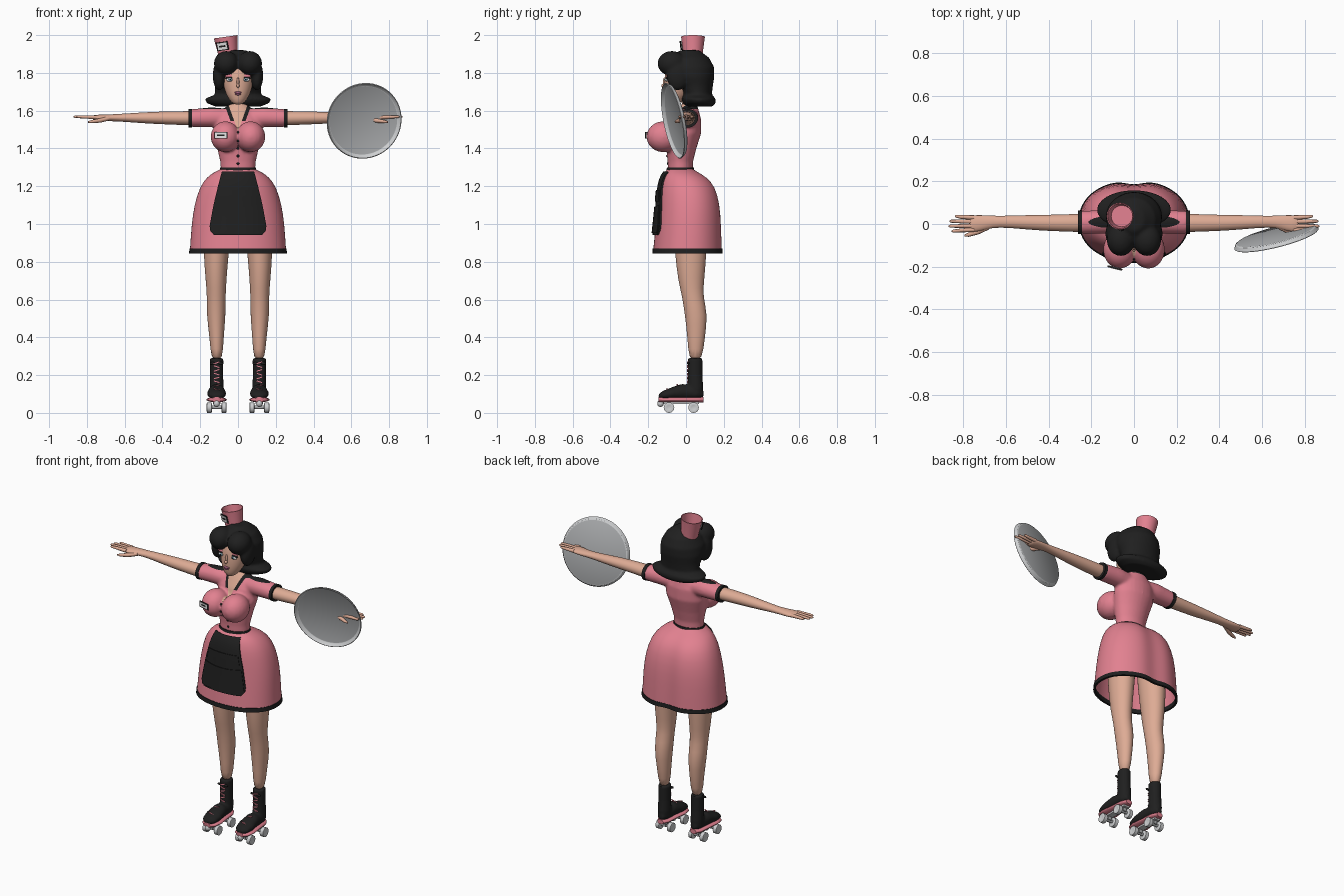
import bpy, bmesh, math
from mathutils import Vector, Matrix

if "Cube" in bpy.data.objects:
    bpy.data.objects.remove(bpy.data.objects["Cube"])


def material(name, r, g, b):
    m = bpy.data.materials.new(name)
    m.use_nodes = True
    m.diffuse_color = (r, g, b, 1)
    m.node_tree.nodes["Principled BSDF"].inputs["Base Color"].default_value = (r, g, b, 1)
    return m


pink = material("pink", .76, .22, .28)
black = material("black", .014, .014, .014)
skin = material("skin", .73, .41, .30)
grey = material("grey", .42, .43, .44)
silver = material("silver", .62, .63, .64)
white = material("white", .85, .85, .85)
mauve = material("mauve", .42, .14, .24)
blue = material("blue", .25, .42, .5)


def loft(bm, axis, rings, n=28, cap=True, power=1):
    """Skin elliptical rings (centre a, centre b, position, radius a, radius b) along an axis."""
    rows = []
    for a, b, p, ra, rb in rings:
        row = []
        for i in range(n):
            t = math.tau * i / n
            c, s = math.cos(t), math.sin(t)
            u = a + ra * math.copysign(abs(c) ** power, c)
            v = b + rb * math.copysign(abs(s) ** power, s)
            row.append(bm.verts.new({"x": (p, u, v), "y": (u, p, v), "z": (u, v, p)}[axis]))
        rows.append(row)
    for r, q in zip(rows, rows[1:]):
        for i in range(n):
            bm.faces.new((r[i], r[(i + 1) % n], q[(i + 1) % n], q[i]))
    if cap:
        bm.faces.new(rows[0])
        bm.faces.new(rows[-1])
    return bm


def blob(bm, centre, radii):
    m = Matrix.Translation(centre) @ Matrix.Diagonal((*radii, 1))
    bmesh.ops.create_uvsphere(bm, u_segments=20, v_segments=12, radius=1, matrix=m)
    return bm


def finish(name, bm, mats, voxel=0, smooth=0, subsurf=0, thick=0, place=None, angle=45):
    bmesh.ops.recalc_face_normals(bm, faces=bm.faces)
    mesh = bpy.data.meshes.new(name)
    bm.to_mesh(mesh)
    bm.free()
    ob = bpy.data.objects.new(name, mesh)
    bpy.context.collection.objects.link(ob)
    if voxel:
        mod = ob.modifiers.new("fuse", "REMESH")
        mod.mode, mod.voxel_size = "VOXEL", voxel
    if smooth:
        mod = ob.modifiers.new("soften", "SMOOTH")
        mod.factor, mod.iterations = .5, smooth
    if subsurf:
        ob.modifiers.new("round", "SUBSURF").levels = subsurf
    if thick:
        ob.modifiers.new("thickness", "SOLIDIFY").thickness = thick
    dg = bpy.context.evaluated_depsgraph_get()
    ob.data = bpy.data.meshes.new_from_object(ob.evaluated_get(dg))
    ob.modifiers.clear()
    ob.data.materials.clear()
    for m in mats:
        ob.data.materials.append(m)
    ob.data.shade_smooth()
    ob.data.set_sharp_from_angle(angle=math.radians(angle))
    if place:
        ob.matrix_world = place
    bpy.context.view_layer.update()
    return ob


def paint(ob, rule):
    for f in ob.data.polygons:
        f.material_index = rule(f.center)


def front_y(ob, x, z):
    return ob.ray_cast((x, -1, z), (0, 1, 0))[1].y


def ball(name, centre, radii, mat):
    return finish(name, blob(bmesh.new(), centre, radii), [mat])


def box(name, size, mat, place):
    bm = bmesh.new()
    bmesh.ops.create_cube(bm, size=1, matrix=Matrix.Diagonal((*size, 1)))
    return finish(name, bm, [mat], place=place, angle=30)


# Blouse: torso, bust and sleeves fused, then cut along the neckline
bm = loft(bmesh.new(), "z", [(0, -.03, 1.265, .09, .066), (0, -.03, 1.33, .094, .067),
    (0, -.025, 1.4, .11, .08), (0, -.005, 1.48, .128, .085), (0, .005, 1.55, .125, .076),
    (0, .012, 1.6, .085, .056), (0, .018, 1.64, .042, .038)])
for s in (1, -1):
    blob(bm, (s * .067, -.12, 1.462), (.078, .09, .082))
    loft(bm, "x", [(.01, 1.56, s * .05, .05, .05), (.01, 1.565, s * .14, .056, .053), (.008, 1.56, s * .252, .053, .047)])
blouse = finish("blouse", bm, [pink, skin, black], voxel=.008, smooth=6)
SLOPE, APEX, BAND = .36, 1.49, .02
bm = bmesh.new()
bm.from_mesh(blouse.data)
cuts = [((0, 0, z), (0, 0, 1)) for z in (1.545, 1.61)]
cuts += [((s * w, 0, APEX), (s, 0, -SLOPE)) for s in (1, -1) for w in (0, BAND)]
for co, no in cuts:
    bmesh.ops.bisect_plane(bm, geom=bm.verts[:] + bm.edges[:] + bm.faces[:], plane_co=co, plane_no=no)
bm.to_mesh(blouse.data)
bm.free()


def neckline(c):
    side = abs(c.x) - SLOPE * (c.z - APEX)
    if c.y < 0 and side < 0:
        return 1
    if c.z > 1.61 or (c.y < 0 and side < BAND and c.z > 1.545):
        return 2
    return 0


paint(blouse, neckline)
bpy.context.view_layer.update()
for z in (1.485, 1.44, 1.4, 1.36, 1.32):
    ball("button", (0, front_y(blouse, 0, z), z), (.007, .005, .007), black)

# Name badge on the chest
turn = Matrix.Translation((-.09, front_y(blouse, -.09, 1.47) - .003, 1.47)) @ Matrix.Rotation(-.25, 4, "Z")
box("badge_border", (.072, .006, .036), black, turn)
box("badge", (.062, .009, .027), white, turn)
box("badge_stripe", (.04, .0098, .007), black, turn)

# Arms, cuffs and hands
for s in (1, -1):
    loft(arm := bmesh.new(), "x", [(a, b, s * p, ra, rb) for a, b, p, ra, rb in (
        (.005, 1.56, .2, .045, .04), (.005, 1.56, .27, .042, .037), (.005, 1.562, .4, .038, .034),
        (.008, 1.562, .5, .034, .029), (.012, 1.563, .64, .025, .019), (.008, 1.562, .69, .033, .018),
        (.002, 1.562, .74, .04, .017), (.002, 1.564, .775, .037, .012))])
    finish("arm", arm, [skin], subsurf=1)
    for y, tip, length in ((.03, .036, .84), (.011, .013, .865), (-.009, -.01, .87), (-.027, -.033, .855)):
        finger = loft(bmesh.new(), "x", [(y, 1.565, s * .75, .011, .011), ((y + tip) / 2, 1.567, s * .81, .009, .009),
            (tip, 1.568, s * (length - .008), .007, .007), (tip, 1.568, s * length, .003, .003)], n=10)
        finish("finger", finger, [skin])
    thumb = loft(bmesh.new(), "x", [(-.012, 1.56, s * .68, .014, .012), (-.036, 1.548, s * .73, .013, .012),
        (-.05, 1.542, s * .775, .01, .009), (-.054, 1.54, s * .795, .004, .004)], n=10)
    finish("thumb", thumb, [skin])
    cuff = loft(bmesh.new(), "x", [(.008, 1.56, s * .243, .054, .049), (.008, 1.56, s * .263, .055, .05)])
    finish("sleeve_cuff", cuff, [black])

# Bell skirt with a soft fold at the back, hem and waistband
def fold(bm):
    for v in bm.verts:
        if v.co.y > 0:
            v.co.y -= .018 * math.exp(-(v.co.x / .06) ** 2) * min(1, v.co.y / .15)
    return bm


skirt = finish("skirt", fold(loft(bmesh.new(), "z", [(0, -.028, 1.292, .088, .068), (0, -.02, 1.272, .13, .095),
    (0, -.005, 1.25, .162, .122), (0, .012, 1.2, .202, .155), (0, .02, 1.1, .232, .17), (0, .018, 1, .246, .178),
    (0, .013, .86, .255, .187)], n=48, cap=False, power=.92)), [pink], subsurf=1, thick=.006)
finish("skirt_hem", fold(loft(bmesh.new(), "z", [(0, .013, .87, .257, .189), (0, .013, .845, .259, .191)],
    n=96, cap=False, power=.92)), [black], thick=.012)
finish("waistband", loft(bmesh.new(), "z", [(0, -.03, 1.275, .099, .076), (0, -.03, 1.298, .095, .071)]), [black])


# Apron panels draped on the skirt
def apron_width(z):
    pts = [(.94, .125), (.955, .145), (.98, .152), (1.1, .13), (1.2, .106), (1.28, .085)]
    for (z0, w0), (z1, w1) in zip(pts, pts[1:]):
        if z <= z1:
            return w0 + (w1 - w0) * (z - z0) / (z1 - z0)
    return pts[-1][1]


def panel(name, low, high, scale, lift, sag=0, cols=16, rows=14):
    bm = bmesh.new()
    grid = []
    for j in range(rows + 1):
        row = []
        for i in range(cols + 1):
            u = 2 * i / cols - 1
            z = low + (high - low) * j / rows
            x = u * apron_width(z) * scale
            y = front_y(skirt, x, z) - lift
            row.append(bm.verts.new((x, y, z - sag * (1 - u * u) * j / rows)))
        grid.append(row)
    for r, q in zip(grid, grid[1:]):
        for i in range(cols):
            bm.faces.new((r[i], r[i + 1], q[i + 1], q[i]))
    finish(name, bm, [black], thick=.012)


panel("apron", .942, 1.278, 1, .012)
panel("apron_pocket", .952, 1.1, .96, .018, sag=.01)
panel("apron_flap", 1.12, 1.18, .9, .017)

# Legs and roller skates
FOOT = [(.1, .092, .018, .016), (.105, .06, .036, .032), (.112, -.02, .043, .042),
        (.102, -.08, .051, .032), (.093, -.125, .043, .022), (.088, -.145, .02, .012)]
for s in (1, -1):
    X = s * .113
    leg = loft(bmesh.new(), "z", [(s * x, y, z, rx, ry) for x, y, z, rx, ry in (
        (.1, .02, 1.15, .085, .1), (.117, .025, .85, .067, .085), (.116, .027, .7, .055, .069),
        (.115, .034, .62, .049, .055), (.116, .055, .52, .051, .061), (.113, .054, .4, .037, .046),
        (.112, .05, .27, .03, .035))])
    finish("leg", leg, [skin], subsurf=1)
    boot = loft(bmesh.new(), "z", [(X, .048, .29, .036, .039), (X, .048, .2, .035, .039),
        (X, .05, .13, .037, .042), (X, .05, .09, .034, .038)])
    loft(boot, "y", [(X, z, y, rx, rz) for z, y, rx, rz in FOOT])
    boot = finish("boot", boot, [black], voxel=.007, smooth=5)
    sole = loft(bmesh.new(), "y", [(X, .07, y, rx + .003, .014) for z, y, rx, rz in FOOT])
    finish("sole", sole, [pink])
    for k in range(8):
        z = .125 + k * .02
        place = Matrix.Translation((X, front_y(boot, X, z) - .001, z)) @ Matrix.Rotation(.3 * (-1) ** k, 4, "Y")
        box("lace", (.034, .006, .005), pink, place)
    for d in (1, -1):
        ball("lace_loop", (X + d * .022, .012, .262), (.014, .006, .007), black)
    box("skate_plate", (.04, .19, .012), silver, Matrix.Translation((X, -.025, .053)))
    ball("toe_stop", (X, -.135, .05), (.017, .017, .019), silver)
    for y in (-.09, .04):
        axle = loft(bmesh.new(), "x", [(y, .03, X + d * .04, .01, .01) for d in (-1, 1)], n=10)
        finish("axle", axle, [grey])
        box("truck", (.022, .03, .03), grey, Matrix.Translation((X, y, .042)))
        for d in (1, -1):
            wheel = loft(bmesh.new(), "x", [(y, .028, X + d * (.039 + o), r, r)
                for o, r in ((-.014, .02), (-.011, .028), (.011, .028), (.014, .02), (.011, .012))], n=20)
            finish("wheel", wheel, [silver])

# Head and neck
finish("neck", loft(bmesh.new(), "z", [(0, .02, 1.56, .045, .042), (0, .018, 1.62, .034, .034),
    (0, .0, 1.7, .034, .036)]), [skin], subsurf=1)
head = finish("head", loft(bmesh.new(), "z", [(0, -.075, 1.632, .014, .014), (0, -.064, 1.642, .036, .04),
    (0, -.047, 1.685, .064, .068), (0, -.035, 1.74, .08, .08), (0, -.025, 1.8, .085, .088),
    (0, -.01, 1.87, .07, .08), (0, 0, 1.9, .03, .03)]), [skin], subsurf=1)


def on_face(name, x, z, size, lift, mat):
    ball(name, (x, front_y(head, x, z) - lift, z), size, mat)


for s in (1, -1):
    on_face("eyeshadow", s * .044, 1.783, (.024, .007, .011), 0, pink)
    on_face("eyelash", s * .045, 1.772, (.023, .008, .009), .001, black)
    on_face("eye_white", s * .044, 1.764, (.019, .008, .010), .003, white)
    on_face("iris", s * .041, 1.765, (.009, .005, .009), .007, blue)
    on_face("pupil", s * .041, 1.765, (.004, .004, .005), .010, black)
on_face("nose", 0, 1.732, (.009, .014, .011), .003, skin)
on_face("nose_bridge", 0, 1.752, (.007, .008, .025), 0, skin)
on_face("upper_lip", 0, 1.696, (.02, .008, .006), .001, mauve)
on_face("lower_lip", 0, 1.687, (.015, .008, .006), .002, mauve)

# Hair with flipped ends, parted fringe and side locks
bm = loft(bmesh.new(), "z", [(0, .07, 1.622, .12, .07), (0, .07, 1.64, .165, .088), (0, .066, 1.662, .178, .092),
    (0, .06, 1.685, .122, .077), (0, .05, 1.73, .122, .092), (0, .035, 1.78, .132, .115),
    (0, .022, 1.83, .128, .127), (0, .018, 1.88, .1, .105), (0, .018, 1.92, .045, .05)], n=40)
for s in (1, -1):
    blob(bm, (s * .062, -.075, 1.85), (.066, .076, .066))
    blob(bm, (s * .1, -.045, 1.785), (.034, .058, .078))
finish("hair", bm, [black], voxel=.008, smooth=5)

# Small open hat with a badge, tilted to one side
tilt = Matrix.Translation((-.053, .037, 1.9)) @ Matrix.Rotation(-.14, 4, "Y")
finish("hat", loft(bmesh.new(), "z", [(0, 0, z, r, r) for z, r in
    ((-.02, .05), (0, .051), (.092, .063), (.092, .058), (.03, .05))], n=36), [pink], place=tilt, angle=30)
turn = tilt @ Matrix.Rotation(-.4, 4, "Z") @ Matrix.Translation((0, -.058, .045)) @ Matrix.Rotation(.13, 4, "X")
box("hat_badge_border", (.064, .006, .046), black, turn)
box("hat_badge", (.054, .009, .036), white, turn)
box("hat_badge_stripe", (.036, .0098, .009), black, turn)

# Serving tray with a raised rim
facing = Vector((.25, -1, -.2)).to_track_quat("Z", "Y").to_matrix().to_4x4()
tray = finish("tray", loft(bmesh.new(), "z", [(0, 0, z, r, r) for z, r in
    ((0, .188), (.004, .195), (.02, .204), (.023, .2), (.008, .188), (.006, .184))], n=64), [grey, silver],
    place=Matrix.Translation((.663, -.05, 1.55)) @ facing, angle=30)
paint(tray, lambda c: int(math.hypot(c.x, c.y) > .18))
